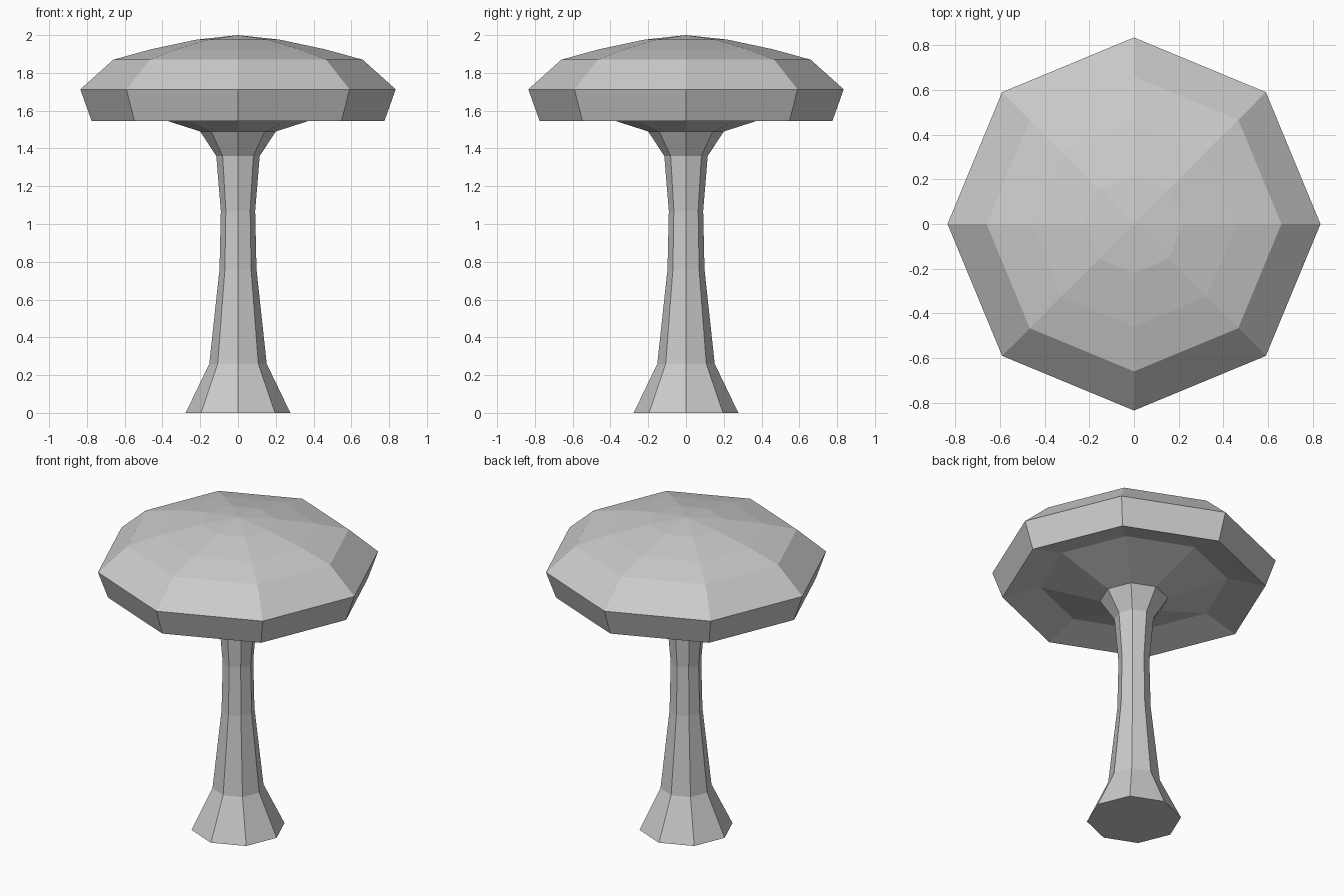
import bpy, bmesh
from math import cos, sin, tau

if "Cube" in bpy.data.objects:
    bpy.data.objects.remove(bpy.data.objects["Cube"])

SIDES = 8


def lathe(name, profile, sides):
    """Revolve an (r, z) profile into a closed flat-shaded solid."""
    bm = bmesh.new()
    rings = []
    for r, z in profile:
        if r == 0:
            rings.append([bm.verts.new((0, 0, z))] * sides)
        else:
            rings.append([bm.verts.new((r * cos(tau * i / sides), r * sin(tau * i / sides), z))
                          for i in range(sides)])
    bm.faces.new(rings[0][::-1])
    for a, b in zip(rings, rings[1:]):
        for i in range(sides):
            j = (i + 1) % sides
            corners = dict.fromkeys((a[i], a[j], b[j], b[i]))
            bm.faces.new(list(corners))
    bmesh.ops.recalc_face_normals(bm, faces=bm.faces)
    mesh = bpy.data.meshes.new(name)
    bm.to_mesh(mesh)
    bm.free()
    obj = bpy.data.objects.new(name, mesh)
    bpy.context.collection.objects.link(obj)
    return obj


# Stem: flared foot, slim waist, flared neck
stem = [(0.277, 0), (0.152, 0.26), (0.098, 0.76), (0.091, 1.07), (0.115, 1.36), (0.20, 1.49)]
# Underside: sloped hollow, then the lower rim
underside = [(0.553, 1.603), (0.775, 1.545)]
# Cap: outer band and shallow dome
cap = [(0.835, 1.713), (0.66, 1.87), (0.46, 1.925), (0.22, 1.976), (0, 2.0)]

# Stem and cap form one continuous skin
lathe("mushroom", stem + underside + cap, SIDES)
